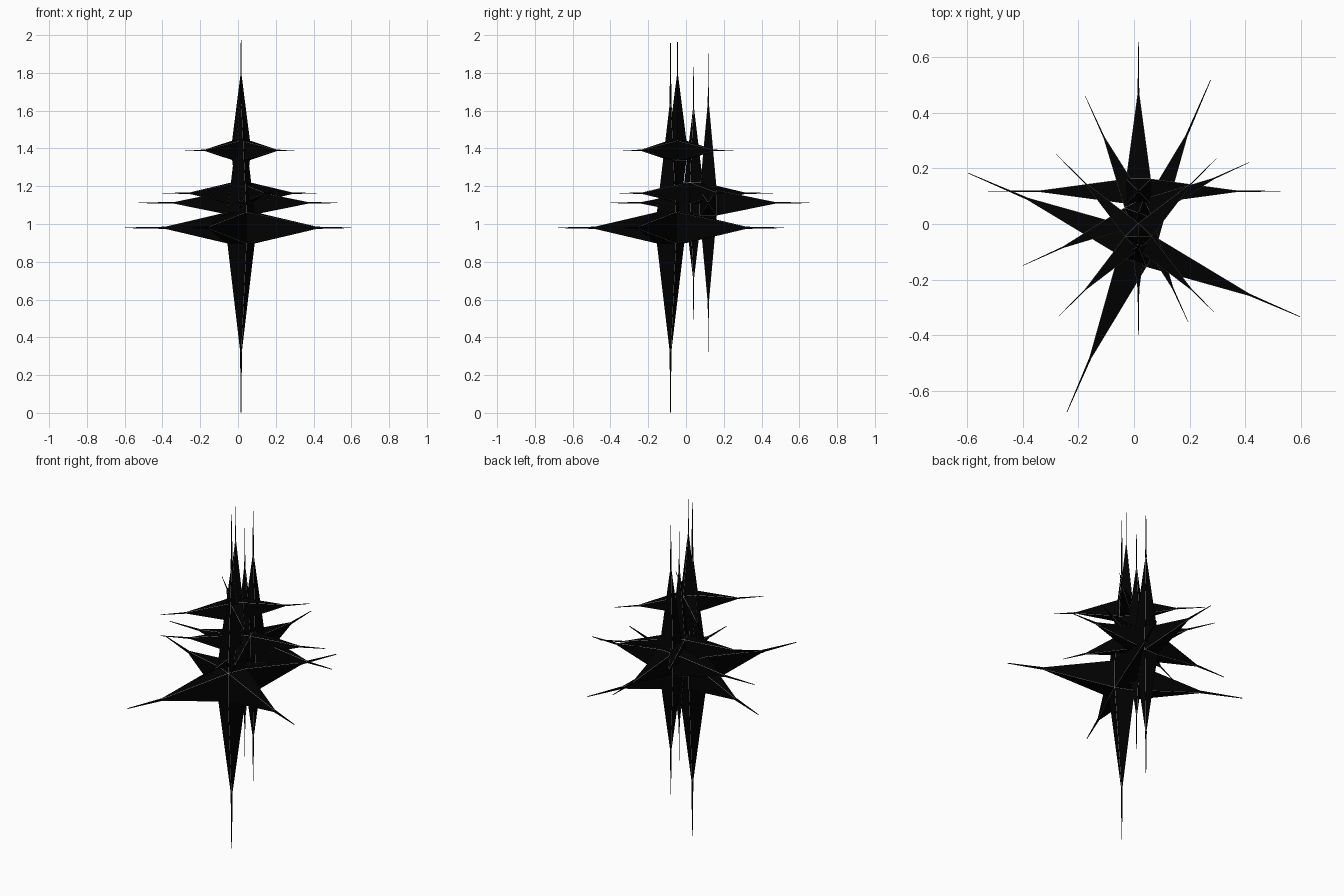
import bpy
import bmesh
from math import radians
from mathutils import Matrix, Vector

cube = bpy.data.objects.get("Cube")
if cube:
    bpy.data.objects.remove(cube, do_unlink=True)


def make_material(name, value):
    colour = (value, value, value, 1.0)
    mat = bpy.data.materials.new(name)
    mat.use_nodes = True
    mat.diffuse_color = colour
    mat.node_tree.nodes["Principled BSDF"].inputs["Base Color"].default_value = colour
    return mat


black = make_material("black", 0.0003)
white = make_material("white", 1.0)

CORE = 0.085        # half width of the core, relative to the reach
KINK = 0.67         # where the broad arm turns into a needle
NEEDLE = 0.07       # needle width at the kink, relative to the core
TIP = 0.02          # needle width at the tip, relative to the core
STRETCH = 1.5       # stars are taller than wide
RIDGE = 0.0021      # width of the white lines along the ridges
EXTRA = Vector((-0.015, 0.01, 0))  # arms pointing this way are a little longer


def spiked_star(name, centre, reach, angle):
    """Cube core whose six faces are drawn out into needle-tipped arms."""
    bm = bmesh.new()
    bmesh.ops.create_cube(bm, size=2 * CORE * reach)
    turn = Matrix.Rotation(radians(angle), 3, "Z")
    core = set(bm.verts)

    def draw_out(face, out, distance, width):
        end = bmesh.ops.extrude_discrete_faces(bm, faces=[face])["faces"][0]
        for v in end.verts:
            across = v.co - out * v.co.dot(out)
            v.co = out * distance + across * width
        return end

    for face in list(bm.faces):
        out = face.normal.copy()
        length = reach + EXTRA.dot(turn @ out)
        # Broad tapering arm, then needle
        arm = draw_out(face, out, KINK * reach, NEEDLE)
        draw_out(arm, out, length, TIP / NEEDLE)
    bmesh.ops.transform(bm, verts=bm.verts,
                        matrix=(turn @ Matrix.Diagonal((1, 1, STRETCH))).to_4x4())
    bmesh.ops.recalc_face_normals(bm, faces=bm.faces)

    # Fine white lines along the ridges of the core and the broad arms
    ridges = [e for e in bm.edges if core & set(e.verts)]
    bmesh.ops.bevel(bm, geom=ridges, offset=RIDGE, offset_type="WIDTH",
                    segments=1, affect="EDGES", material=1)

    mesh = bpy.data.meshes.new(name)
    bm.to_mesh(mesh)
    bm.free()
    mesh.materials.append(black)
    mesh.materials.append(white)
    star = bpy.data.objects.new(name, mesh)
    star.location = centre
    bpy.context.collection.objects.link(star)


# Four overlapping stars, from the largest to the smallest
spiked_star("large_star", (0.016, -0.082, 0.98), 0.652, -23.4)
spiked_star("back_star", (0.016, 0.118, 1.112), 0.527, 0)
spiked_star("middle_star", (0.016, 0.04, 1.163), 0.447, 24.5)
spiked_star("upper_star", (0.016, -0.045, 1.39), 0.402, 45)
